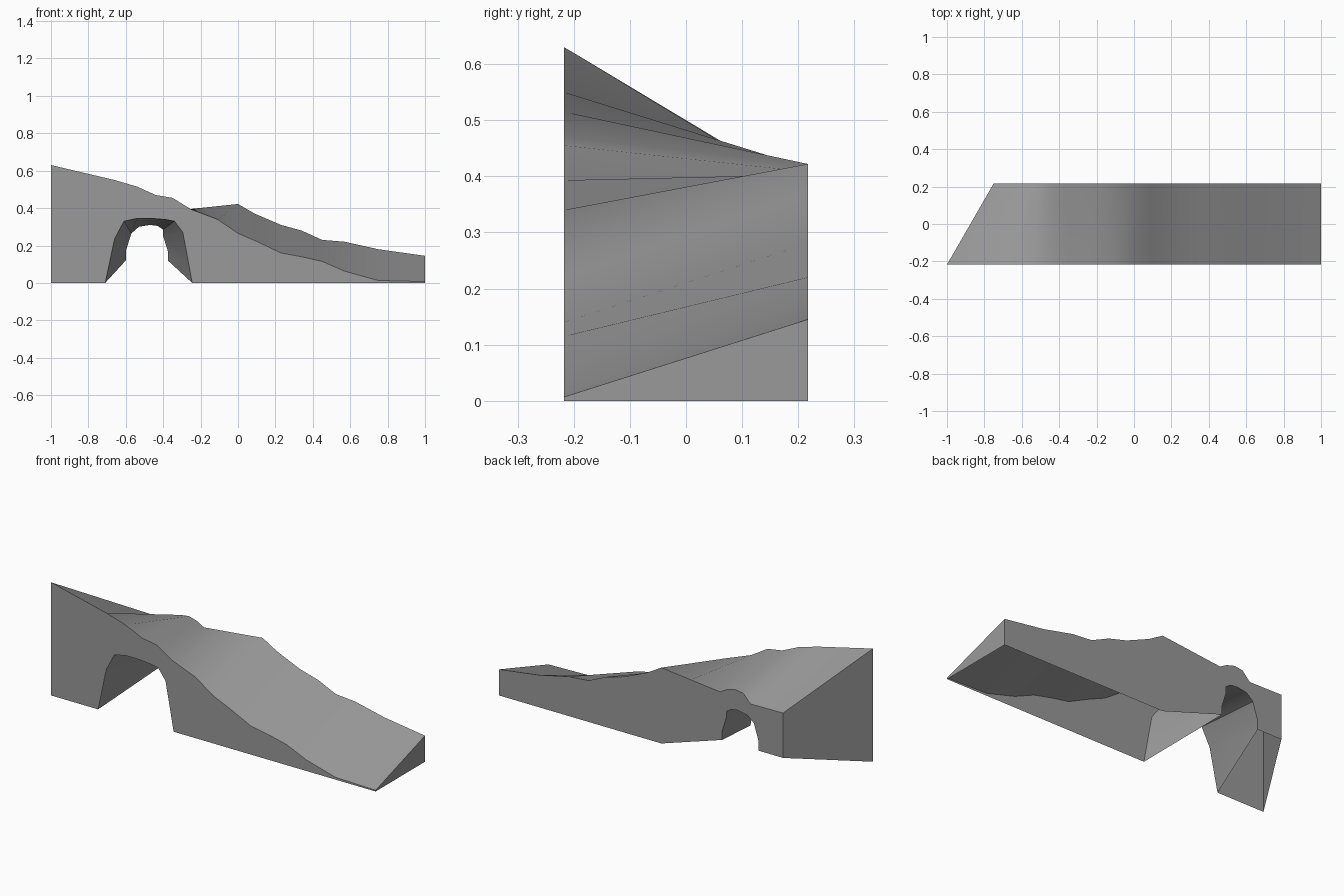
import bpy, bmesh, math

if "Cube" in bpy.data.objects:
    bpy.data.objects.remove(bpy.data.objects["Cube"])

HALF = 0.217  # half depth of the slab

# matching ridge outlines (x, z), left to right
front_ridge = [(-1, .63), (-.66, .55), (-.54, .515), (-.44, .47), (-.35, .455), (-.25, .393),
               (-.11, .34), (0, .265), (.10, .222), (.23, .16), (.34, .14), (.45, .115),
               (.57, .063), (.75, .013), (1, .007)]
back_ridge = [(-.75, .37), (-.55, .367), (-.504, .415), (-.454, .422), (-.405, .408), (-.362, .384),
              (-.18, .403), (0, .422), (.09, .37), (.23, .31), (.34, .28), (.45, .23),
              (.57, .22), (.75, .18), (1, .145)]

# matching arch openings (x, z), left to right
front_arch = [(-.71, 0), (-.66, .235), (-.61, .33), (-.54, .345), (-.46, .345),
              (-.38, .338), (-.34, .33), (-.295, .27), (-.265, .11), (-.245, 0)]
back_arch = [(-.6, .12), (-.6, .17), (-.57, .265), (-.53, .30), (-.47, .31),
             (-.43, .305), (-.4, .285), (-.4, .25), (-.375, .17), (-.375, .12)]

bm = bmesh.new()


def row(points, y):
    return [bm.verts.new((x, y, z)) for x, z in points]


def strip(a, b):
    for i in range(len(a) - 1):
        bm.faces.new((a[i], a[i + 1], b[i + 1], b[i]))


# sloping top and tunnel lining
fr, br = row(front_ridge, -HALF), row(back_ridge, HALF)
fa, ba = row(front_arch, -HALF), row(back_arch, HALF)
strip(fr, br)
strip(ba, fa)

# front and back cliff walls, open underneath
ff = row([(-1, 0)], -HALF) + fa + row([(1, 0)], -HALF)
bb = row([(-.75, .12)], HALF) + ba + row([(0, 0), (1, 0)], HALF)
bm.faces.new(ff + fr[::-1])
bm.faces.new(br + bb[::-1])

# end walls
bm.faces.new((ff[0], fr[0], br[0], bb[0]))
bm.faces.new((ff[-1], bb[-1], br[-1], fr[-1]))

# split the concave walls into clean triangles
bm.normal_update()
bmesh.ops.triangulate(bm, faces=[f for f in bm.faces if len(f.verts) > 4])
bm.normal_update()

mesh = bpy.data.meshes.new("rock_arch_ridge")
bm.to_mesh(mesh)
bm.free()
ridge = bpy.data.objects.new("rock_arch_ridge", mesh)
bpy.context.collection.objects.link(ridge)

# dark grey stone
stone = bpy.data.materials.new("stone")
stone.diffuse_color = (.32, .32, .32, 1)
stone.use_nodes = True
stone.node_tree.nodes["Principled BSDF"].inputs["Base Color"].default_value = stone.diffuse_color
mesh.materials.append(stone)

bpy.context.view_layer.objects.active = ridge
ridge.select_set(True)
bpy.ops.object.shade_smooth_by_angle(angle=math.radians(30))
